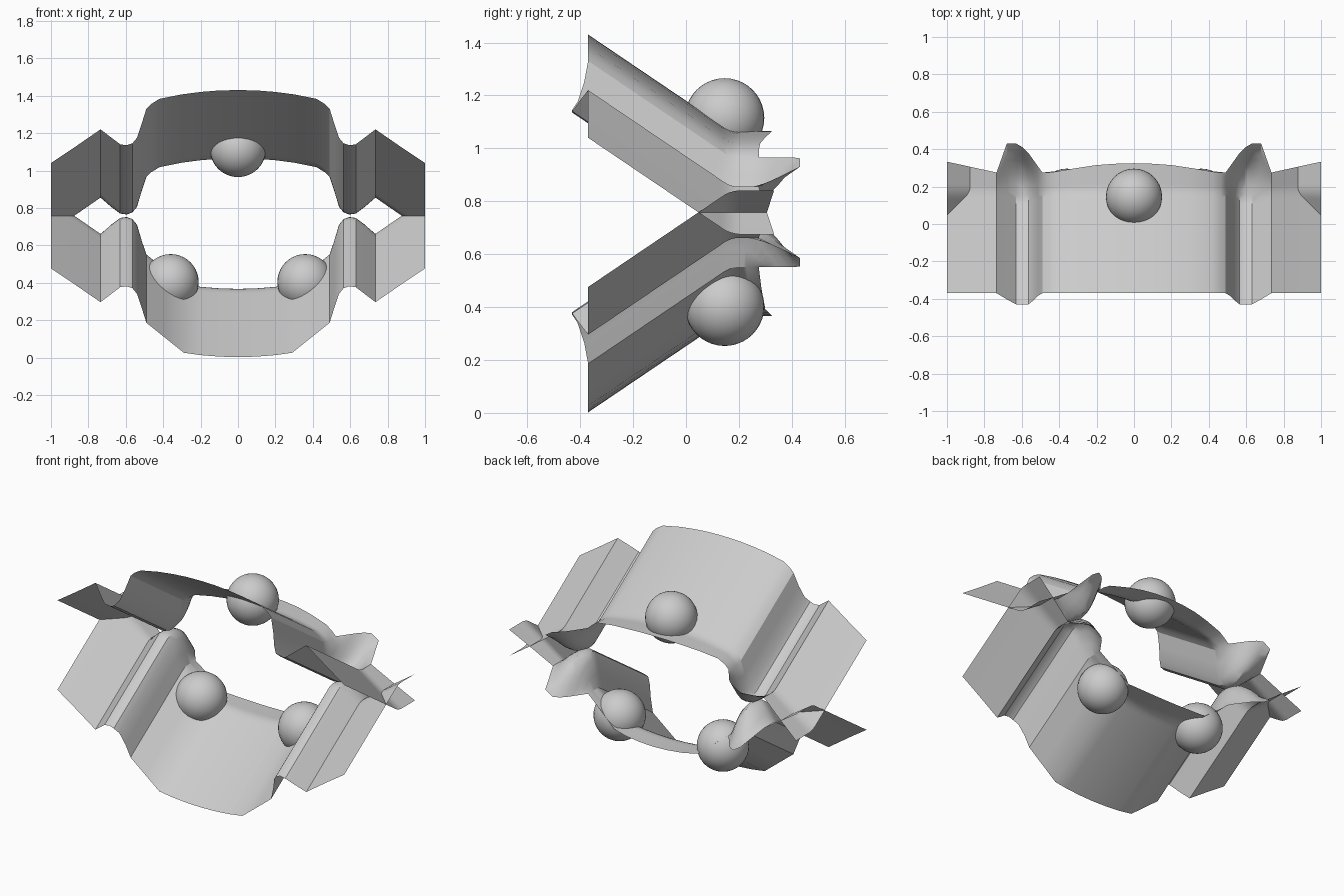
import bpy, math
from mathutils import Vector

if "Cube" in bpy.data.objects:
    bpy.data.objects.remove(bpy.data.objects["Cube"])

SLOPE = 0.676      # drop of the sheet per unit of depth
MID_Z = 0.758      # height where the two jaws meet


def shade(ob, angle=30):
    bpy.ops.object.select_all(action='DESELECT')
    ob.select_set(True)
    bpy.context.view_layer.objects.active = ob
    bpy.ops.object.shade_smooth_by_angle(angle=math.radians(angle))


def column(x, y0, z0, y_end, z_end=None, mid=None):
    """One front-to-back strip line: slope, rounded bend, rear lip."""
    y1 = y0 + (0.54 if y0 > -0.4 else 0.56)
    z1 = z0 - SLOPE * (y1 - y0)
    if z_end is None:
        z_end = z1
    front, bend, end = Vector((x, y0, z0)), Vector((x, y1, z1)), Vector((x, y_end, z_end))
    middle = Vector((x, *mid)) if mid else bend.lerp(end, 0.5)
    pts = [front, front.lerp(bend, 0.88), bend, middle, end]
    for _ in range(2):                      # corner cutting rounds the bend
        cut = [pts[0]]
        for a, b in zip(pts, pts[1:]):
            cut += [a.lerp(b, 0.25), a.lerp(b, 0.75)]
        pts = cut + [pts[-1]]
    return pts


# Side groove with the curled-up rear tongue, and the outer wing
side = [
    (0.49, -0.37, 1.33, 0.275, 0.965),
    (0.515, -0.385, 1.25, 0.31, 0.965, (0.235, 0.90)),
    (0.54, -0.41, 1.175, 0.345, 0.965, (0.25, 0.83)),
    (0.565, -0.43, 1.145, 0.38, 0.965, (0.27, 0.80)),
    (0.595, -0.43, 1.135, 0.41, 0.965, (0.285, 0.785)),
    (0.63, -0.43, 1.14, 0.43, 0.962, (0.29, 0.79)),
    (0.68, -0.403, 1.178, 0.43, 0.93, (0.28, 0.825)),
    (0.735, -0.37, 1.22, 0.275),
    (0.88, -0.37, 1.12, 0.307),
    (1.0, -0.37, 1.04, 0.333),
]

# Centre arches (half width)
upper_arch = [(0, -0.37, 1.43, 0.325), (0.1, -0.37, 1.428, 0.322), (0.2, -0.37, 1.42, 0.315),
              (0.3, -0.37, 1.407, 0.3), (0.42, -0.37, 1.383, 0.28), (0.465, -0.37, 1.355, 0.275)]
lower_arch = [(0, -0.37, 1.514, 0.325), (0.1, -0.37, 1.511, 0.322), (0.2, -0.37, 1.503, 0.315),
              (0.29, -0.37, 1.49, 0.3), (0.39, -0.37, 1.41, 0.285)]


def jaw(name, arch, flip):
    cols = [column(*c) for c in arch + side]
    n = len(cols[0])
    verts = [p for c in cols for p in c]
    if flip:
        verts = [Vector((p.x, p.y, 2 * MID_Z - p.z)) for p in verts]
    faces = []
    for i in range(len(cols) - 1):
        for j in range(n - 1):
            a = i * n + j
            f = (a, a + n, a + n + 1, a + 1)
            faces.append(f[::-1] if flip else f)
    mesh = bpy.data.meshes.new(name)
    mesh.from_pydata(verts, [], faces)
    ob = bpy.data.objects.new(name, mesh)
    bpy.context.collection.objects.link(ob)
    bpy.context.view_layer.objects.active = ob
    m = ob.modifiers.new("Mirror", 'MIRROR')
    m.use_clip = True
    bpy.ops.object.modifier_apply(modifier=m.name)
    shade(ob)


# Two bent sheets
jaw("upper_jaw", upper_arch, False)
jaw("lower_jaw", lower_arch, True)

# Three balls seated in the arches
for name, x, z in (("upper_ball", 0, 1.115), ("lower_ball_left", -0.36, 0.403),
                   ("lower_ball_right", 0.36, 0.403)):
    bpy.ops.mesh.primitive_uv_sphere_add(segments=32, ring_count=20, radius=0.15,
                                         location=(x, 0.146, z))
    bpy.context.object.name = name
    shade(bpy.context.object)
